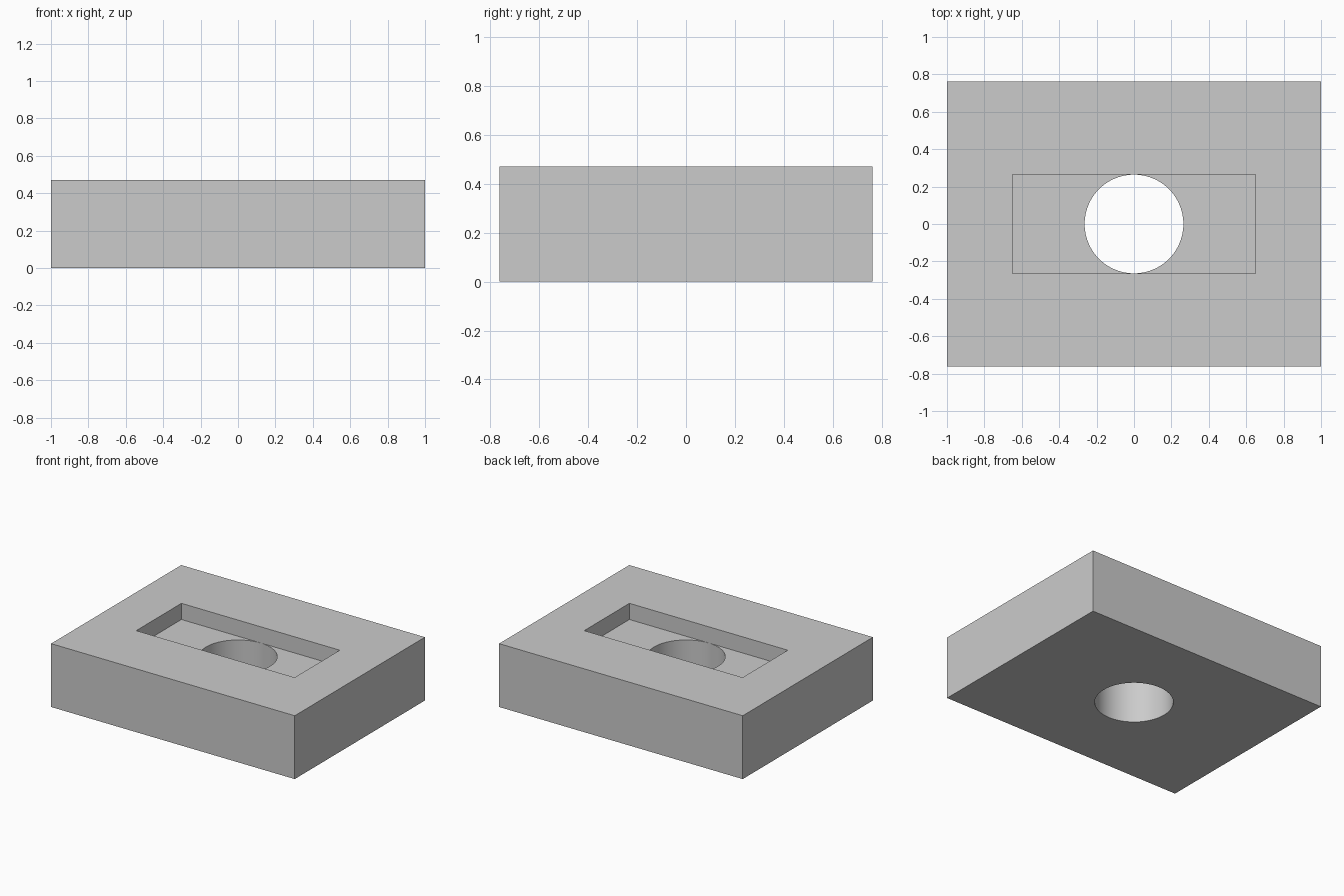
import bpy
import math

default_cube = bpy.data.objects.get("Cube")
if default_cube:
    bpy.data.objects.remove(default_cube, do_unlink=True)

LENGTH, WIDTH, HEIGHT = 2.0, 1.526, 0.47
POCKET_X, POCKET_Y, POCKET_DEPTH = 1.3, 0.53, 0.12
HOLE_RADIUS = 0.264

grey = bpy.data.materials.new("plain grey")
grey.use_nodes = True
color = (0.6, 0.6, 0.6, 1.0)
grey.diffuse_color = color
grey.node_tree.nodes["Principled BSDF"].inputs["Base Color"].default_value = color


def box(name, size, bottom):
    """Box centred in x and y, standing on the given height."""
    bpy.ops.mesh.primitive_cube_add(size=1, location=(0, 0, bottom + size[2] / 2))
    obj = bpy.context.object
    obj.name = name
    obj.scale = size
    bpy.ops.object.transform_apply(location=True, rotation=False, scale=True)
    obj.data.materials.append(grey)
    return obj


def cut(target, cutter):
    """Subtract the cutter for good, then remove it."""
    cutter.hide_render = True
    mod = target.modifiers.new("cut", "BOOLEAN")
    mod.operation = "DIFFERENCE"
    mod.solver = "EXACT"
    mod.object = cutter
    bpy.context.view_layer.objects.active = target
    bpy.ops.object.modifier_apply(modifier=mod.name)
    bpy.data.objects.remove(cutter, do_unlink=True)


# Solid block
block = box("block", (LENGTH, WIDTH, HEIGHT), 0)

# Shallow rectangular pocket in the top
cut(block, box("pocket_cutter", (POCKET_X, POCKET_Y, 0.5), HEIGHT - POCKET_DEPTH))

# Round hole through the pocket floor
bpy.ops.mesh.primitive_cylinder_add(vertices=96, radius=HOLE_RADIUS, depth=2)
hole = bpy.context.object
hole.name = "hole_cutter"
hole.data.materials.append(grey)
cut(block, hole)

# Smooth hole wall with crisp edges elsewhere
bpy.ops.object.select_all(action="DESELECT")
block.select_set(True)
bpy.context.view_layer.objects.active = block
bpy.ops.object.shade_smooth_by_angle(angle=math.radians(30))
